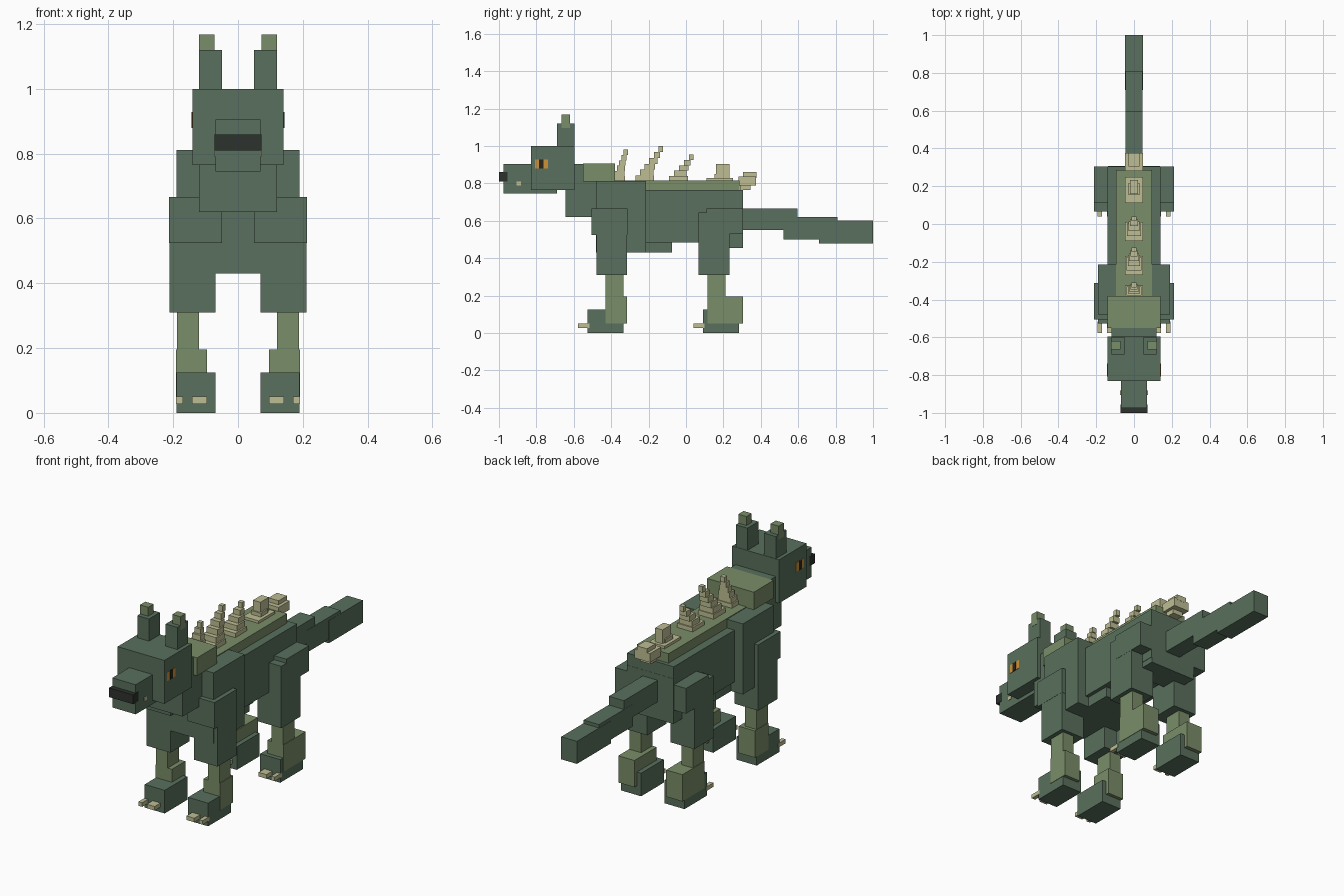
import bpy
import bmesh
from mathutils import Matrix, Vector

default_cube = bpy.data.objects.get("Cube")
if default_cube:
    bpy.data.objects.remove(default_cube, do_unlink=True)


def make_material(name, red, green, blue):
    material = bpy.data.materials.new(name)
    material.use_nodes = True
    colour = (red, green, blue, 1)
    material.diffuse_color = colour
    material.node_tree.nodes["Principled BSDF"].inputs["Base Color"].default_value = colour
    return material


fur = make_material("dark green fur", .1, .163, .11)
olive = make_material("olive fur", .195, .266, .138)
bone = make_material("pale bone", .515, .515, .296)
black = make_material("nose black", .026, .032, .027)
amber = make_material("amber eye", .62, .29, .04)
pupil = make_material("pupil black", .02, .018, .012)


def box(name, material, x, y, z):
    """Add a box from its x, y and z ranges."""
    low, high = Vector((x[0], y[0], z[0])), Vector((x[1], y[1], z[1]))
    shape = bmesh.new()
    placing = Matrix.Translation((low + high) / 2) @ Matrix.Diagonal((high - low).to_4d())
    placing[3][3] = 1
    bmesh.ops.create_cube(shape, size=1, matrix=placing)
    mesh = bpy.data.meshes.new(name)
    shape.to_mesh(mesh)
    shape.free()
    mesh.materials.append(material)
    part = bpy.data.objects.new(name, mesh)
    bpy.context.collection.objects.link(part)
    return part


def centred(name, material, half_width, y, z):
    return box(name, material, (-half_width, half_width), y, z)


def paired(name, material, x, y, z):
    """Add the left part and its mirror image on the right."""
    box("left_" + name, material, x, y, z)
    box("right_" + name, material, (-x[1], -x[0]), y, z)


# Head
centred("head", fur, .14, (-.83, -.595), (.765, 1))
centred("snout", fur, .07, (-.975, -.69), (.745, .905))
centred("nose", black, .072, (-1, -.955), (.81, .86))
paired("fang", bone, (.068, .073), (-.905, -.882), (.79, .81))
paired("eye", amber, (.138, .142), (-.808, -.738), (.88, .928))
paired("pupil", pupil, (.138, .144), (-.785, -.762), (.88, .928))
paired("ear", fur, (.05, .12), (-.69, -.597), (.99, 1.12))
paired("ear_tip", olive, (.072, .121), (-.665, -.62), (1.095, 1.168))

# Neck and trunk
centred("neck", fur, .12, (-.645, -.4), (.62, .905))
centred("neck_mane", olive, .14, (-.55, -.38), (.81, .907))
centred("chest", fur, .19, (-.48, -.215), (.43, .812))
centred("belly", fur, .12, (-.3, -.075), (.43, .6))
centred("body", fur, .14, (-.25, .305), (.485, .765))
centred("rump", fur, .138, (.15, .306), (.455, .7))
centred("back_stripe", olive, .095, (-.38, .285), (.74, .816))

# Tail
tail_steps = [(.29, .595, .55, .667), (.52, .81, .5, .62), (.71, 1, .48, .602)]
for number, (start, end, bottom, top) in enumerate(tail_steps):
    centred(f"tail_section_{number + 1}", fur, .045 + number * .001,
            (start, end), (bottom, top))

# Upper legs
paired("shoulder", fur, (.05, .213), (-.505, -.313), (.525, .667))
paired("front_upper_leg", fur, (.07, .212), (-.478, -.315), (.31, .665))
paired("hip", fur, (.05, .213), (.11, .304), (.53, .667))
paired("hind_thigh", fur, (.07, .212), (.067, .232), (.31, .645))


def lower_leg(prefix, shin_front, ankle_back, foot_front):
    """Add a pair of shins, ankles, feet and claws."""
    paired(prefix + "_shin", olive, (.12, .189),
           (shin_front, shin_front + .097), (.15, .315))
    paired(prefix + "_ankle", olive, (.095, .192),
           (shin_front, ankle_back), (.05, .195))
    paired(prefix + "_foot", fur, (.07, .19),
           (foot_front, foot_front + .194), (0, .125))
    for claw, reach in (("inner_claw", (.095, .142)), ("outer_claw", (.17, .192))):
        paired(f"{prefix}_{claw}", bone, reach,
               (foot_front - .05, foot_front + .01), (.028, .05))


lower_leg("front", -.43, -.315, -.527)
lower_leg("hind", .115, .305, .09)


# Stepped spikes that lean backwards
def spike(name, front, length, lean, top, steps):
    base = .81
    rise = (top - base) / steps
    for step in range(steps):
        along = step / (steps - 1)
        half_width = .047 - .035 * along
        depth = length + (.024 - length) * along ** .6
        start = front + lean * along
        centred(f"{name}_step_{step + 1}", bone, half_width,
                (start, start + depth), (base + rise * step, base + rise * (step + 1)))


spike("spike_1", -.39, .065, .055, .98, 6)
spike("spike_2", -.27, .1, .122, 1, 6)
spike("spike_3", -.09, .1, .105, .955, 5)
spike("spike_4", .11, .14, .085, .87, 3)
centred("spike_4_tip", bone, .022, (.16, .232), (.83, .905))
centred("spike_5_base", bone, .03, (.29, .345), (.765, .82))
centred("spike_5_middle", bone, .047, (.28, .375), (.79, .838))
centred("spike_5_tip", bone, .03, (.305, .376), (.83, .86))
